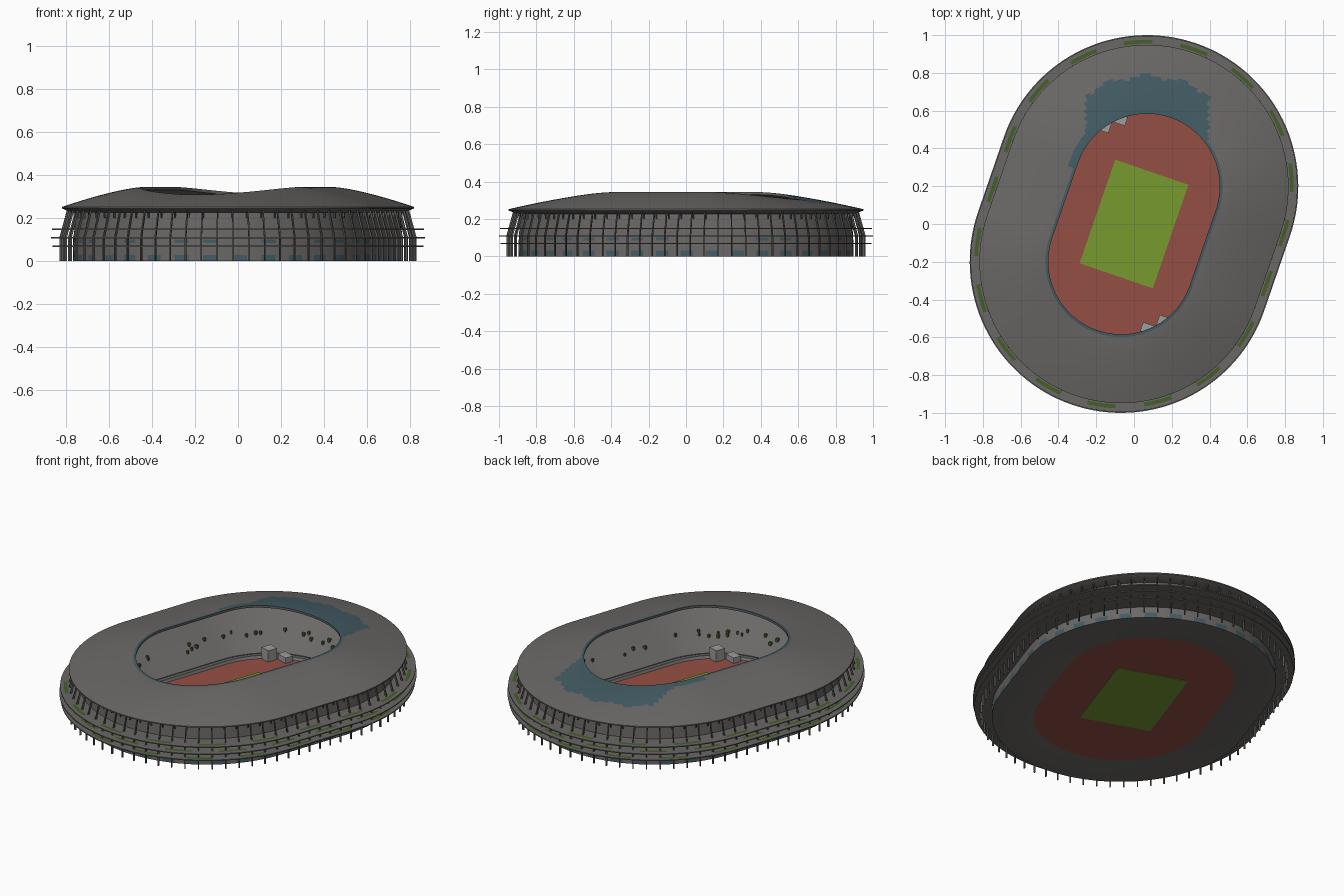
import bpy, bmesh, math, random
from mathutils import Vector

if "Cube" in bpy.data.objects:
    bpy.data.objects.remove(bpy.data.objects["Cube"])

random.seed(4)
TILT = math.radians(19)      # long axis leans away from y
H = 0.21                     # half length of the straight sides
ARC, STRAIGHT = 64, 12


def mat(name, r, g, b):
    m = bpy.data.materials.new(name)
    m.diffuse_color = (r, g, b, 1)
    m.use_nodes = True
    m.node_tree.nodes["Principled BSDF"].inputs["Base Color"].default_value = m.diffuse_color
    return m


GREY = mat("concrete grey", 0.145, 0.138, 0.132)
TEAL = mat("glass teal", 0.055, 0.105, 0.125)
RED = mat("track red", 0.30, 0.078, 0.058)
GRASS = mat("pitch green", 0.185, 0.32, 0.028)
PLANT = mat("planting green", 0.06, 0.115, 0.022)
LIGHT = mat("light grey", 0.34, 0.34, 0.34)
FRAME = mat("frame grey", 0.10, 0.097, 0.094)


def world(u, v, z):
    c, s = math.cos(TILT), math.sin(TILT)
    return Vector((u * c + v * s, -u * s + v * c, z))


# Plan of the oval: centre-line point and outward normal at each station
PLAN = []
for side in (1, -1):
    for k in range(STRAIGHT):
        PLAN.append((0, side * H * (2 * k / STRAIGHT - 1), side, 0))
    for k in range(ARC):
        a = math.pi * k / ARC
        PLAN.append((0, side * H, side * math.cos(a), side * math.sin(a)))


def at(station, r, z):
    u, v, nu, nv = station
    return world(u + r * nu, v + r * nv, z(nv) if callable(z) else z)


def finish(name, bm, mats):
    bmesh.ops.recalc_face_normals(bm, faces=bm.faces)
    me = bpy.data.meshes.new(name)
    bm.to_mesh(me)
    bm.free()
    ob = bpy.data.objects.new(name, me)
    bpy.context.collection.objects.link(ob)
    for m in mats:
        me.materials.append(m)
    bpy.context.view_layer.objects.active = ob
    ob.select_set(True)
    bpy.ops.object.shade_smooth_by_angle(angle=math.radians(25))
    ob.select_set(False)
    return ob


def sweep(name, profile, mats, rule=None):
    """Carry a closed (r, z) section around the oval."""
    bm = bmesh.new()
    rings = [[bm.verts.new(at(s, r, z)) for r, z in profile] for s in PLAN]
    n, p = len(rings), len(profile)
    for i in range(n):
        a, b = rings[i], rings[(i + 1) % n]
        for j in range(p):
            k = (j + 1) % p
            f = bm.faces.new((a[j], b[j], b[k], a[k]))
            if rule:
                r = (profile[j][0] + profile[k][0]) / 2
                f.material_index = rule(i, j, r, f.calc_center_median())
    return finish(name, bm, mats)


def add_prism(bm, bottom, top):
    lo = [bm.verts.new(p) for p in bottom]
    hi = [bm.verts.new(p) for p in top]
    bm.faces.new(lo[::-1])
    bm.faces.new(hi)
    n = len(lo)
    for i in range(n):
        bm.faces.new((lo[i], lo[(i + 1) % n], hi[(i + 1) % n], hi[i]))


def slab(name, outline, z0, z1, m):
    bm = bmesh.new()
    add_prism(bm, [Vector((p.x, p.y, z0)) for p in outline],
              [Vector((p.x, p.y, z1)) for p in outline])
    return finish(name, bm, [m])


# Ground: track and pitch
slab("running_track", [at(s, 0.474, 0) for s in PLAN], 0.002, 0.012, RED)
slab("pitch", [world(u, v, 0) for u, v in
               ((-.205, -.29), (.205, -.29), (.205, .29), (-.205, .29))],
     0.0, 0.016, GRASS)

# Bowl: sloped stands inside, wall with window rows outside
bowl = [(.474, .001), (.43, .011), (.43, .03), (.55, .105), (.665, .20), (.668, .236),
        (.685, .236), (.694, .12), (.695, .10), (.696, .085), (.697, .03), (.698, .0)]
lit = [random.random() < 0.5 for _ in range(len(PLAN))]


def wall_rule(i, j, r, c):
    if j == 10:
        return 1 if i % 4 < 2 else 0
    if j == 8:
        return 1 if lit[i // 2] and i % 4 < 2 else 0
    if j == 7 + 1 or j == 9:
        return 0
    return 0


sweep("stands_and_wall", bowl, [GREY, TEAL], wall_rule)


# Roof: crest along the long sides, dipping at the ends
def roof_z(t, drop=0.0):
    rise = 1 - (1 - t) ** 1.4
    return lambda nv: 0.252 + (0.093 - 0.035 * nv * nv) * rise - drop


STEPS = 24
roof = [(0.75 - 0.365 * k / STEPS, roof_z(k / STEPS)) for k in range(STEPS + 1)]
roof += [(.386, roof_z(1, .014)), (.56, roof_z(.55, .03)), (.68, .226), (.70, .226), (.75, .245)]


def roof_rule(i, j, r, c):
    if j >= STEPS:
        return 0
    edge = 0.585 + 0.012 * math.sin(i * 0.9)
    panel = r < edge and abs(c.x - 0.07) < 0.325 and c.y > 0.2
    left_tip = r < 0.43 and c.x < 0 and c.y > 0.31
    return 1 if panel or left_tip or r < 0.398 else 0


sweep("roof", roof, [GREY, TEAL], roof_rule)

# Three thin eave ledges with planting strips
for n, (z, r) in enumerate(((.069, .793), (.109, .8014), (.149, .797))):
    shift = 3 * n
    sweep("ledge_%d" % (n + 1),
          [(.69, z - .003), (.69, z + .003), (.757, z + .003), (.777, z + .003),
           (r, z + .003), (r, z - .003)], [GREY, PLANT],
          lambda i, j, rr, c: 1 if j == 2 and (i + shift) % 8 < 4 else 0)

# Bent columns around the outside, one short bracket each under the roof
bm = bmesh.new()
for k in range(0, len(PLAN), 2):
    s = PLAN[k]
    tangent = world(-s[3], s[2], 0) * 0.003

    def section(r, z, d):
        a, b = at(s, r - d, z), at(s, r + d, z)
        return [a - tangent, b - tangent, b + tangent, a + tangent]
    add_prism(bm, section(.757, 0, .005), section(.757, .11, .005))
    add_prism(bm, section(.757, .11, .005), section(.722, .238, .005))
    add_prism(bm, section(.69, .20, .005), section(.69, .228, .008))
finish("columns", bm, [FRAME])

# Low barrier between track and stands
sweep("barrier", [(.398, .003), (.398, .03), (.406, .03), (.406, .003)], [LIGHT])
sweep("barrier_walkway", [(.406, .003), (.406, .026), (.432, .026), (.432, .003)], [GREY])

# Two big screens, opposite each other
bm = bmesh.new()
for sg in (1, -1):
    def box(u, v, w, d, z0, z1):
        pts = [(u - w, v - d), (u + w, v - d), (u + w, v + d), (u - w, v + d)]
        add_prism(bm, [world(sg * a, sg * b, z0) for a, b in pts],
                  [world(sg * a, sg * b, z1) for a, b in pts])
    box(-.315, .44, .03, .03, .012, .08)
    box(-.25, .50, .035, .025, .012, .045)
finish("screens", bm, [LIGHT])

# Small plants scattered on the middle of the stands
bm = bmesh.new()
for _ in range(90):
    s = random.choice(PLAN)
    r = random.uniform(.51, .56)
    z = .03 + (r - .43) * .63
    p = at(s, r, z)
    w = random.uniform(.004, .008)
    sq = [Vector((p.x + a * w, p.y + b * w, 0)) for a, b in ((-1, -1), (1, -1), (1, 1), (-1, 1))]
    add_prism(bm, [Vector((q.x, q.y, z - .005)) for q in sq],
              [Vector((q.x, q.y, z + .014)) for q in sq])
finish("stand_plants", bm, [PLANT])
